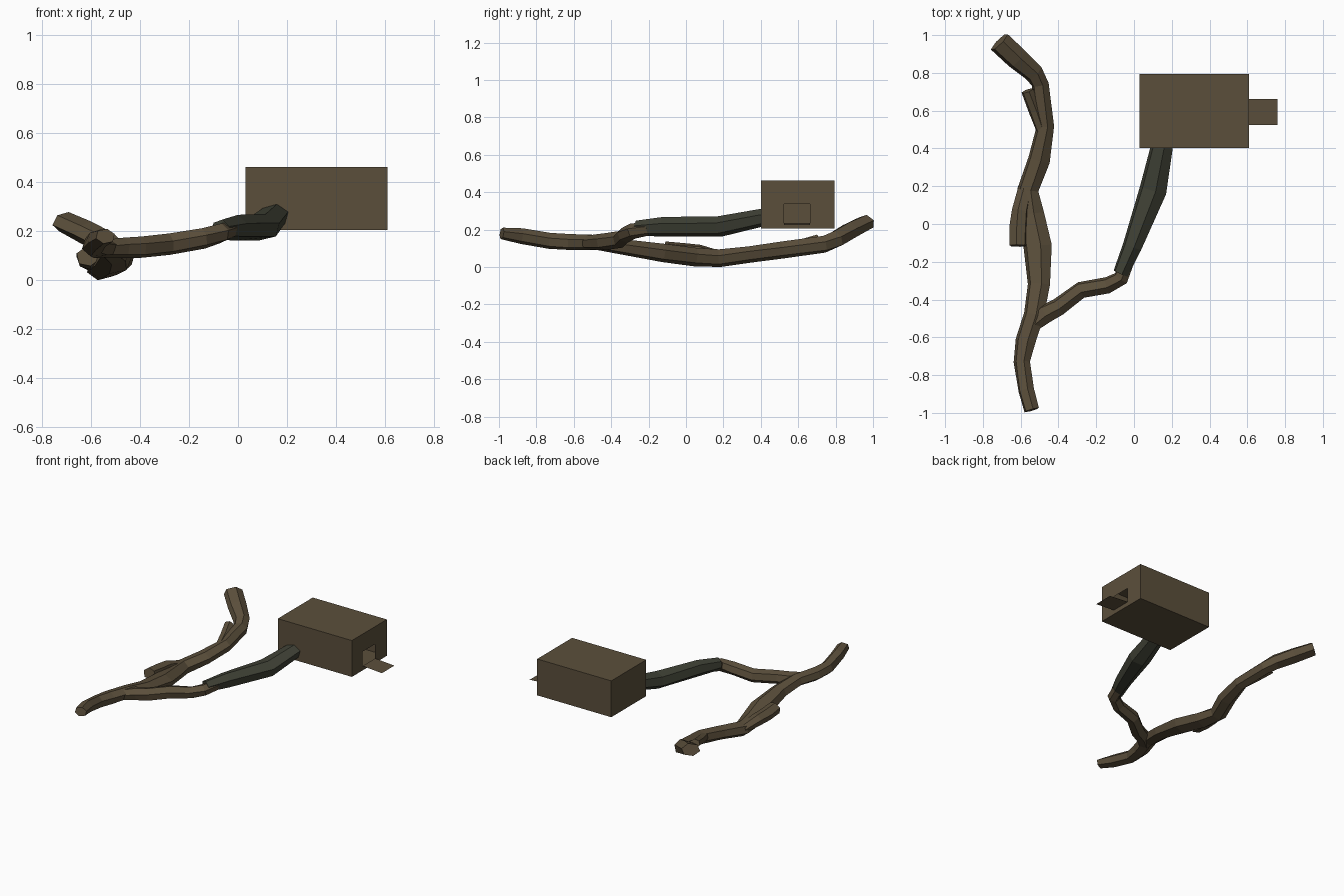
import bpy, bmesh, math, random
from mathutils import Vector

random.seed(4)


def material(name, rgb):
    m = bpy.data.materials.new(name)
    m.diffuse_color = (*rgb, 1)
    return m


wood = material("wood", (0.105, 0.078, 0.044))
bark = material("dark_wrap", (0.05, 0.053, 0.036))


def finish(name, bm, mat, recalc=True):
    if recalc:
        bmesh.ops.recalc_face_normals(bm, faces=bm.faces)
    me = bpy.data.meshes.new(name)
    bm.to_mesh(me)
    bm.free()
    me.materials.append(mat)
    ob = bpy.data.objects.new(name, me)
    bpy.context.collection.objects.link(ob)
    return ob


def limb(name, path, mat, sides=6, jitter=0.06, turn=0.3):
    """Faceted tube along points (x, y, z, half width, half height)."""
    bm = bmesh.new()
    pts = [Vector(p[:3]) for p in path]
    rings = []
    for i, p in enumerate(path):
        tangent = (pts[min(i + 1, len(pts) - 1)] - pts[max(i - 1, 0)]).normalized()
        side = tangent.cross(Vector((0, 0, 1))).normalized()
        up = side.cross(tangent)
        ring = []
        for k in range(sides):
            a = math.tau * k / sides + turn
            s = 1 + random.uniform(-jitter, jitter)
            ring.append(bm.verts.new(pts[i] + (side * math.cos(a) * p[3] + up * math.sin(a) * p[4]) * s))
        rings.append(ring)
    for a, b in zip(rings, rings[1:]):
        for k in range(sides):
            n = (k + 1) % sides
            bm.faces.new((a[k], a[n], b[n], b[k]))
    bm.faces.new(rings[0])
    bm.faces.new(rings[-1])
    return finish(name, bm, mat)


# Main branch, from front end to back end
limb("main_branch", [
    (-0.542, -0.985, 0.180, .043, .033), (-0.572, -0.88, 0.165, .043, .042),
    (-0.592, -0.73, 0.142, .045, .044), (-0.575, -0.62, 0.135, .054, .044),
    (-0.530, -0.48, 0.133, .054, .042), (-0.502, -0.32, 0.106, .060, .044),
    (-0.510, -0.12, 0.075, .075, .050), (-0.545, 0.05, 0.054, .072, .050),
    (-0.560, 0.18, 0.047, .060, .048), (-0.505, 0.34, 0.068, .060, .045),
    (-0.468, 0.52, 0.092, .048, .045), (-0.495, 0.74, 0.122, .048, .048),
    (-0.530, 0.80, 0.150, .054, .048), (-0.620, 0.875, 0.195, .062, .046),
    (-0.712, 0.965, 0.238, .062, .042)], wood)

# Broken stubs on the main branch
limb("long_stub", [
    (-0.575, 0.19, 0.055, .040, .030), (-0.605, 0.07, 0.080, .046, .042),
    (-0.610, -0.02, 0.085, .050, .045), (-0.612, -0.115, 0.098, .048, .042)], wood)
limb("small_stub", [
    (-0.490, 0.50, 0.095, .030, .030), (-0.525, 0.60, 0.115, .035, .030),
    (-0.565, 0.705, 0.145, .034, .030)], wood)

# Side branch
limb("side_branch", [
    (-0.545, -0.535, 0.130, .045, .035), (-0.470, -0.475, 0.134, .050, .042),
    (-0.400, -0.440, 0.137, .048, .045), (-0.280, -0.350, 0.148, .046, .044),
    (-0.140, -0.325, 0.172, .044, .042), (-0.070, -0.285, 0.192, .042, .040),
    (-0.040, -0.200, 0.205, .040, .036)], wood)

# Dark sleeve joining the side branch to the box
limb("sleeve", [
    (-0.072, -0.262, 0.208, .042, .040), (-0.010, -0.120, 0.216, .052, .054),
    (0.100, 0.180, 0.218, .075, .056), (0.146, 0.405, 0.264, .062, .048),
    (0.150, 0.430, 0.268, .060, .046)], bark, jitter=0.03)

# Hollow box with a doorway in its right wall
X0, X1, Y0, Y1, Z0, Z1 = 0.03, 0.61, 0.402, 0.793, 0.205, 0.462
HY0, HY1, HZ0, HZ1 = 0.523, 0.663, 0.236, 0.338
bm = bmesh.new()


def loop(x, y0, y1, z0, z1):
    return [bm.verts.new((x, y, z)) for y, z in ((y0, z0), (y1, z0), (y1, z1), (y0, z1))]


left = loop(X0, Y0, Y1, Z0, Z1)
right = loop(X1, Y0, Y1, Z0, Z1)
hole = loop(X1, HY0, HY1, HZ0, HZ1)
bm.faces.new(left[::-1])
for a, b in ((left, right), (right, hole)):
    for k in range(4):
        n = (k + 1) % 4
        bm.faces.new((a[k], a[n], b[n], b[k]))
finish("nest_box", bm, wood, recalc=False)

# Thin landing flap below the doorway
bm = bmesh.new()
bm.faces.new([bm.verts.new(c) for c in (
    (X1, HY0, HZ0), (0.76, HY0, 0.225), (0.76, HY1, 0.225), (X1, HY1, HZ0))])
finish("landing_flap", bm, wood, recalc=False)
